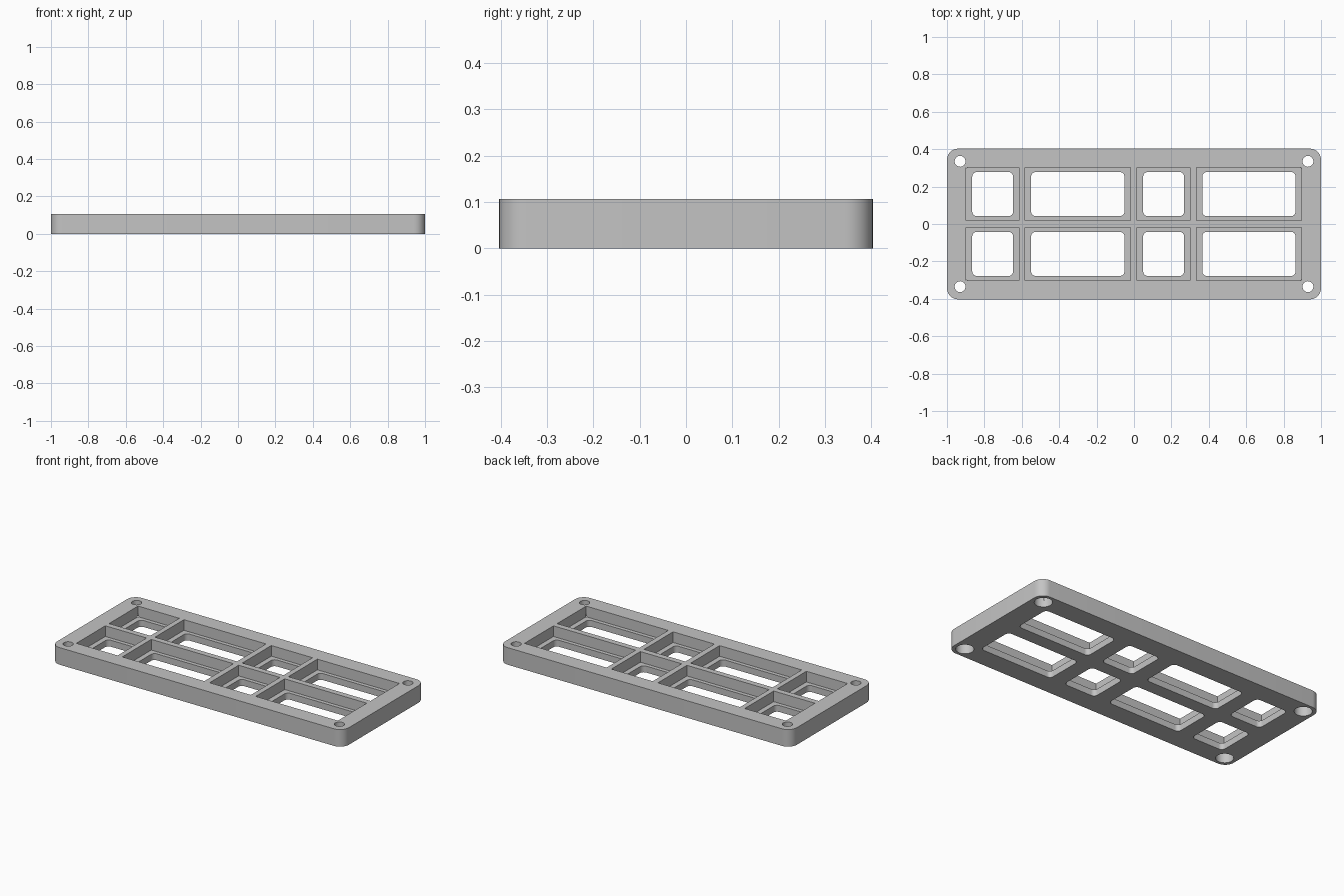
import bpy, bmesh
from math import cos, sin, pi, radians

cube = bpy.data.objects.get("Cube")
if cube:
    bpy.data.objects.remove(cube, do_unlink=True)

HEIGHT, LIP = 0.106, 0.04
HALF_X, HALF_Y = 1.0, 0.403

grey = bpy.data.materials.new("plain grey")
grey.use_nodes = True
colour = (0.55, 0.55, 0.55, 1)
grey.diffuse_color = colour
grey.node_tree.nodes["Principled BSDF"].inputs["Base Color"].default_value = colour


def outline(x0, x1, y0, y1, r, steps=8):
    """Counter-clockwise rectangle with corners of radius r."""
    if r == 0:
        return [(x0, y0), (x1, y0), (x1, y1), (x0, y1)]
    centres = [(x1 - r, y1 - r), (x0 + r, y1 - r), (x0 + r, y0 + r), (x1 - r, y0 + r)]
    points = []
    for quarter, (cx, cy) in enumerate(centres):
        for i in range(steps + 1):
            a = (quarter + i / steps) * pi / 2
            points.append((cx + r * cos(a), cy + r * sin(a)))
    return points


def circle(cx, cy, r, sides=40):
    return [(cx + r * cos(2 * pi * i / sides), cy + r * sin(2 * pi * i / sides))
            for i in range(sides)]


def prisms(name, outlines, z0, z1):
    """One object made of upright prisms, one per outline."""
    bm = bmesh.new()
    for points in outlines:
        base = bm.faces.new([bm.verts.new((x, y, z0)) for x, y in points])
        out = bmesh.ops.extrude_face_region(bm, geom=[base])["geom"]
        for v in out:
            if isinstance(v, bmesh.types.BMVert):
                v.co.z = z1
    bmesh.ops.recalc_face_normals(bm, faces=bm.faces)
    mesh = bpy.data.meshes.new(name)
    bm.to_mesh(mesh)
    bm.free()
    mesh.materials.append(grey)
    obj = bpy.data.objects.new(name, mesh)
    bpy.context.collection.objects.link(obj)
    return obj


# Solid plate with rounded corners
plate = prisms("frame_plate", [outline(-HALF_X, HALF_X, -HALF_Y, HALF_Y, 0.06)], 0, HEIGHT)

# Two rows of recesses, each with a smaller rounded window through its floor
columns = [(-0.897, -0.614), (-0.582, -0.019), (0.017, 0.3), (0.333, 0.896)]
pockets, windows = [], []
for x0, x1 in columns:
    for y0, y1 in [(0.018, 0.302), (-0.302, -0.018)]:
        pockets.append(outline(x0, x1, y0, y1, 0))
        windows.append(outline(x0 + 0.032, x1 - 0.032, y0 + 0.024, y1 - 0.024, 0.025))

# Screw holes with wider bores underneath
screws = [(sx * 0.93, sy * 0.335) for sx in (-1, 1) for sy in (-1, 1)]
cutters = [
    prisms("recess_cutter", pockets, LIP, HEIGHT + 0.1),
    prisms("window_cutter", windows, -0.1, HEIGHT + 0.05),
    prisms("screw_hole_cutter", [circle(x, y, 0.029) for x, y in screws], -0.1, HEIGHT + 0.1),
    prisms("screw_bore_cutter", [circle(x, y, 0.05) for x, y in screws], -0.1, 0.058),
]

bpy.ops.object.select_all(action="DESELECT")
bpy.context.view_layer.objects.active = plate
plate.select_set(True)
for cutter in cutters:
    cut = plate.modifiers.new(cutter.name, "BOOLEAN")
    cut.operation = "DIFFERENCE"
    cut.solver = "EXACT"
    cut.object = cutter
    bpy.ops.object.modifier_apply(modifier=cut.name)
    bpy.data.objects.remove(cutter, do_unlink=True)

bpy.ops.object.shade_smooth_by_angle(angle=radians(30))
